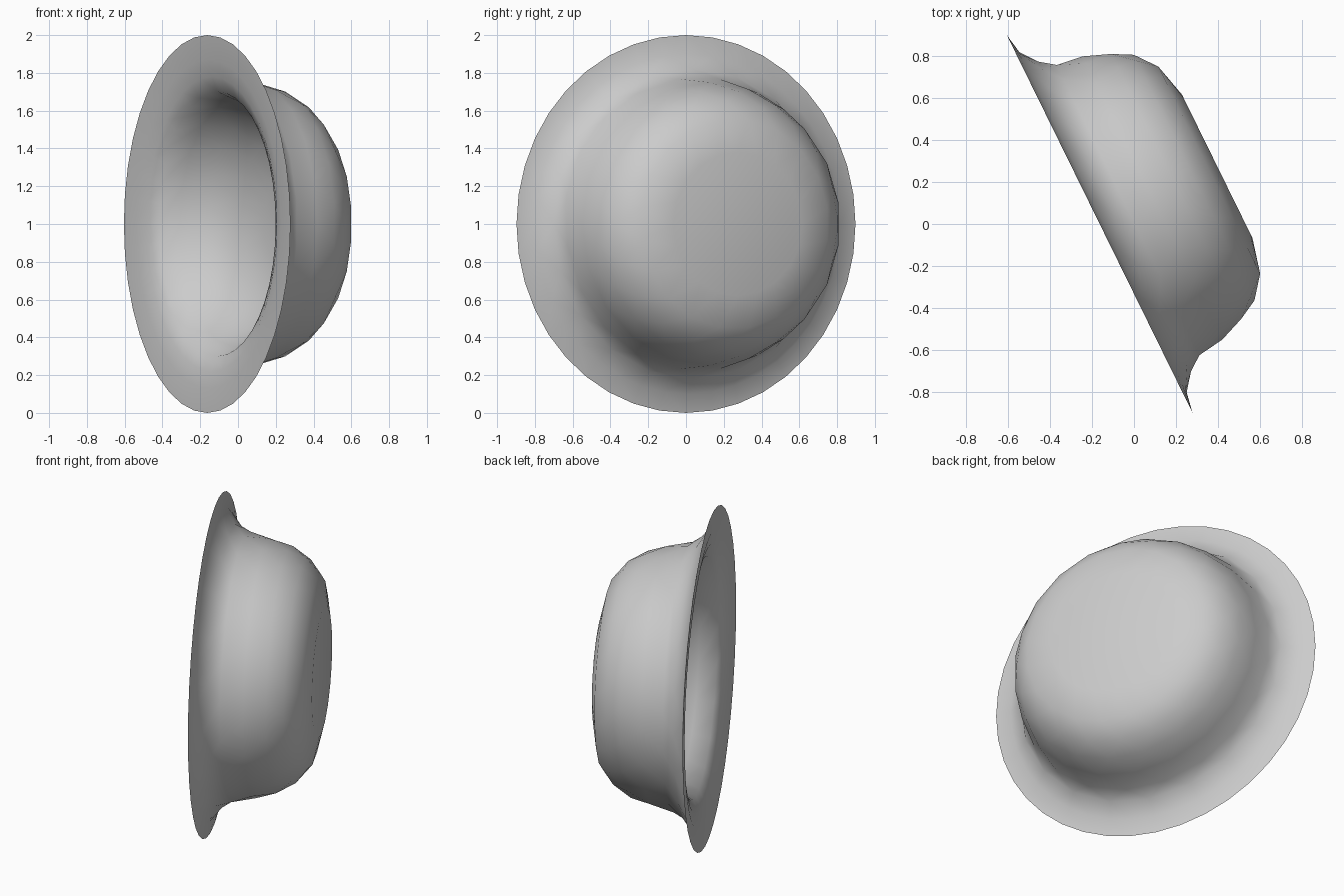
import bpy, bmesh, math
from mathutils import Vector

cube = bpy.data.objects.get("Cube")
if cube:
    bpy.data.objects.remove(cube, do_unlink=True)

# Frame of the tipped bowl: rim centre, depth direction, sideways direction
CENTRE = Vector((-0.163, 0, 1))
AXIS = Vector((0.897, 0.441, 0)).normalized()
SIDE = Vector((AXIS.y, -AXIS.x, 0))
UP = Vector((0, 0, 1))

RIM_SIDES, BODY_SIDES = 40, 20

# (radius, depth) from the flat base, over the rim, into the rounded hollow
OUTER = [(0.38, 0.622), (0.555, 0.58), (0.65, 0.5), (0.71, 0.405),
         (0.75, 0.28), (0.778, 0.15), (0.82, 0.08)]
RIM = [(0.9, 0.018), (1.0, 0.0), (0.87, 0.008), (0.78, 0.027), (0.7, 0.06)]
INNER = [(0.65, 0.16), (0.565, 0.28), (0.43, 0.38), (0.22, 0.44)]


def make_ring(bm, radius, depth, sides, shift):
    ring = []
    for i in range(sides):
        a = math.tau * (i + shift) / sides
        spoke = SIDE * math.cos(a) + UP * math.sin(a)
        ring.append(bm.verts.new(CENTRE + AXIS * depth + spoke * radius))
    return ring, shift


def stitch(bm, first, second):
    """Join two rings of any side counts with a band of triangles."""
    (a, sa), (b, sb) = first, second
    n, m = len(a), len(b)
    i = j = 0
    while i < n or j < m:
        if i < n and (j == m or (i + 1 + sa) / n <= (j + 1 + sb) / m):
            bm.faces.new((a[i % n], b[j % m], a[(i + 1) % n]))
            i += 1
        else:
            bm.faces.new((a[i % n], b[j % m], b[(j + 1) % m]))
            j += 1


bm = bmesh.new()
rings = []
for profile, sides in ((OUTER, BODY_SIDES), (RIM, RIM_SIDES), (INNER, BODY_SIDES)):
    for k, (radius, depth) in enumerate(profile):
        shift = 0 if sides == RIM_SIDES else 0.5 * (k % 2)
        rings.append(make_ring(bm, radius, depth, sides, shift))
for first, second in zip(rings, rings[1:]):
    stitch(bm, first, second)

# Flat base and floor of the hollow
for ring, _ in (rings[0], rings[-1]):
    bm.faces.new(ring)
bmesh.ops.recalc_face_normals(bm, faces=bm.faces[:])

mesh = bpy.data.meshes.new("bowl")
bm.to_mesh(mesh)
bm.free()
bowl = bpy.data.objects.new("bowl", mesh)
bpy.context.collection.objects.link(bowl)

# Plain grey material
grey = bpy.data.materials.new("light_grey")
grey.use_nodes = True
colour = (0.6, 0.6, 0.6, 1)
grey.diffuse_color = colour
grey.node_tree.nodes["Principled BSDF"].inputs["Base Color"].default_value = colour
mesh.materials.append(grey)

# Smooth surfaces with a crisp rim
bpy.ops.object.select_all(action="DESELECT")
bowl.select_set(True)
bpy.context.view_layer.objects.active = bowl
bpy.ops.object.shade_smooth_by_angle(angle=math.radians(45))
